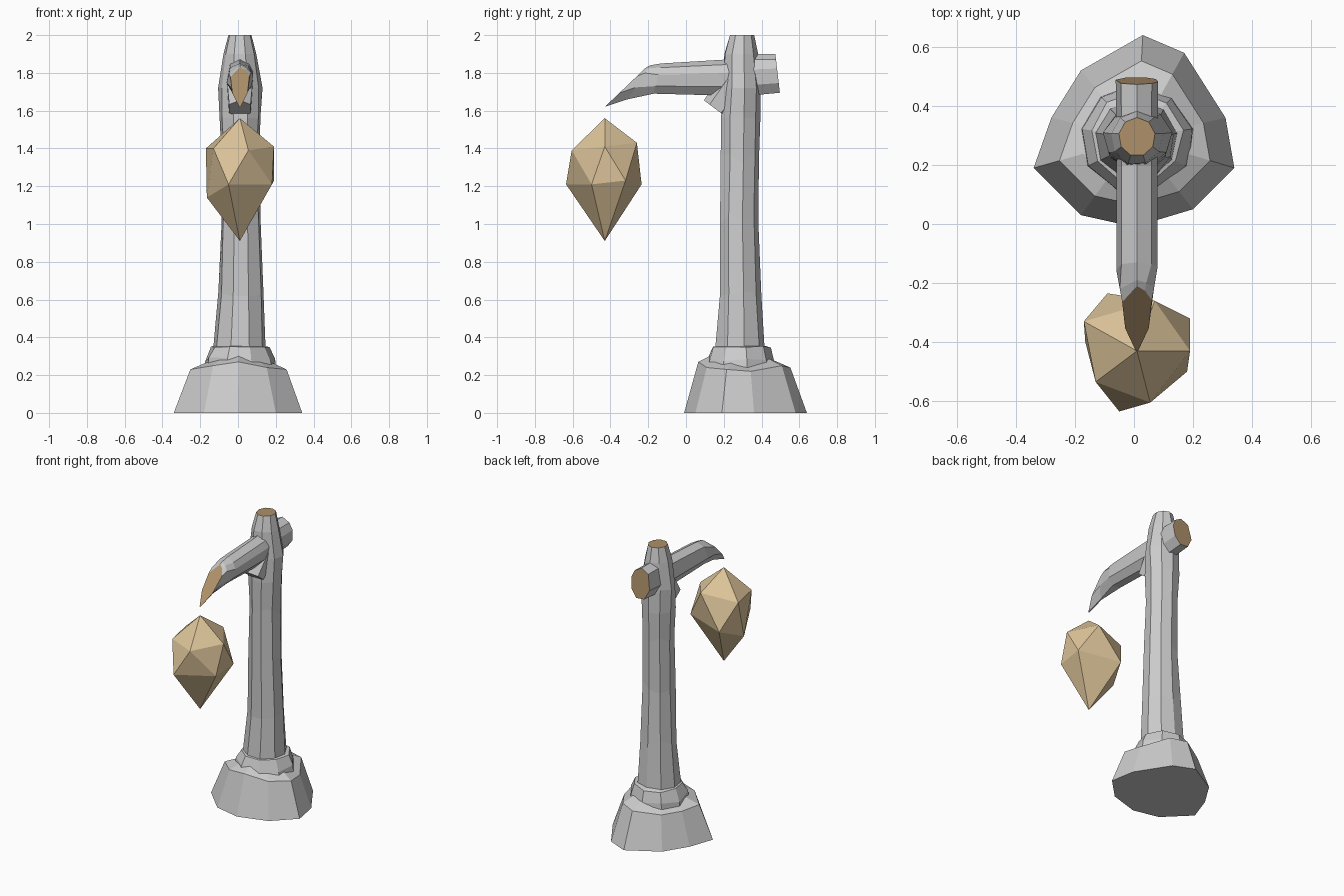
import bpy, bmesh, math, random
from mathutils import Vector

if "Cube" in bpy.data.objects:
    bpy.data.objects.remove(bpy.data.objects["Cube"])

random.seed(4)


def material(name, colour):
    m = bpy.data.materials.new(name)
    m.diffuse_color = (*colour, 1)
    m.use_nodes = True
    m.node_tree.nodes["Principled BSDF"].inputs["Base Color"].default_value = m.diffuse_color
    return m


grey = material("grey_bark", (0.6, 0.6, 0.6))
wood = material("cut_wood", (0.42, 0.28, 0.14))
glow = material("lantern_tan", (0.72, 0.55, 0.32))


def finish(name, bm, mats):
    bmesh.ops.recalc_face_normals(bm, faces=bm.faces)
    me = bpy.data.meshes.new(name)
    bm.to_mesh(me)
    bm.free()
    for m in mats:
        me.materials.append(m)
    ob = bpy.data.objects.new(name, me)
    bpy.context.collection.objects.link(ob)
    return ob


def loft(name, rings, start_cut=0, end_cut=0):
    """Skin a list of equal rings; cut ends can use the wood material."""
    bm = bmesh.new()
    vs = [[bm.verts.new(p) for p in r] for r in rings]
    n = len(rings[0])
    for a, b in zip(vs, vs[1:]):
        for i in range(n):
            j = (i + 1) % n
            bm.faces.new((a[i], a[j], b[j], b[i]))
    bm.faces.new(vs[0]).material_index = start_cut
    bm.faces.new(vs[-1]).material_index = end_cut
    return finish(name, bm, [grey, wood])


# Stone base: faceted foot with a sloped ledge
foot = [(0.34, 0.19), (0.31, 0.36), (0.17, 0.58), (0.03, 0.64), (-0.18, 0.52),
        (-0.28, 0.36), (-0.34, 0.19), (-0.18, 0.03), (0.0, -0.01), (0.20, 0.05)]
ledge_z = [0.23, 0.22, 0.25, 0.24, 0.22, 0.22, 0.23, 0.25, 0.27, 0.24]
cx, cy = 0.01, 0.29


def foot_ring(s, dz):
    return [(cx + (x - cx) * s, cy + (y - cy) * s, z + dz)
            for (x, y), z in zip(foot, ledge_z)]


loft("stone_base", [[(x, y, 0) for x, y in foot],
                    foot_ring(0.75, 0), foot_ring(0.52, 0.035)])

# Bark collar: uneven skirt around the foot of the post
N = 9


def post_ring(x, y, z, rx, ry, jitter=0.0, dz=0.0):
    return [(x + rx * math.cos(a) * k, y + ry * math.sin(a) * k,
             z + random.uniform(-dz, dz))
            for a, k in [(math.tau * (i + 0.25) / N, 1 + random.uniform(-jitter, jitter))
                         for i in range(N)]]


loft("bark_collar", [post_ring(0.01, 0.29, 0.21, 0.20, 0.19, 0.04, 0.02),
                     post_ring(0.01, 0.29, 0.28, 0.185, 0.18, 0.04, 0.015),
                     post_ring(0.01, 0.29, 0.35, 0.155, 0.155, 0.04, 0.006),
                     post_ring(0.01, 0.29, 0.355, 0.13, 0.13)])

# Post: gently tapering trunk with a cut top
post = [(0.01, 0.285, 0.30, 0.143, 0.138), (0.015, 0.285, 0.65, 0.122, 0.115),
        (0.015, 0.28, 1.02, 0.105, 0.106), (0.012, 0.285, 1.35, 0.102, 0.105),
        (0.012, 0.288, 1.56, 0.108, 0.108), (0.012, 0.292, 1.72, 0.116, 0.102),
        (0.01, 0.29, 1.90, 0.086, 0.09)]
rings = [post_ring(x, y, z, rx, ry, 0.035, 0.035 if 0.5 < z < 1.5 else 0)
         for x, y, z, rx, ry in post]
rings.append(post_ring(0.01, 0.295, 2.0, 0.062, 0.066))
loft("post", rings, 0, 1)

# Arm: octagonal beam through the post, drooping to a slanted cut
section = [(0, 1), (0.7, 0.72), (1, 0.25), (0.9, -0.5), (0.35, -1),
           (-0.5, -0.95), (-1, -0.3), (-0.75, 0.72)]
tip = [(0, 1), (0.55, 0.85), (1, 0.55), (0.8, -0.3), (0.08, -1),
       (-0.08, -1), (-0.8, -0.3), (-1, 0.5)]


def arm_ring(y, lo, hi, w, prof=section, slant=0.0):
    c, h = (lo + hi) / 2, (hi - lo) / 2
    return [(0.01 + w * px, y + slant * pz, c + h * pz) for px, pz in prof]


loft("arm", [arm_ring(0.485, 1.695, 1.90, 0.072, slant=-0.012),
             arm_ring(0.34, 1.68, 1.90, 0.07),
             arm_ring(0.20, 1.68, 1.87, 0.07),
             arm_ring(-0.15, 1.69, 1.85, 0.07, slant=0.02),
             arm_ring(-0.25, 1.66, 1.84, 0.058, tip, 0.06),
             arm_ring(-0.32, 1.62, 1.83, 0.05, tip, 0.11)], 1, 1)

# Brace: short stub under the arm
d = Vector((0, 0.6, 0.8))
u = Vector((0, 0.8, -0.6))


def stub_ring(t, w, h):
    c = Vector((0.01, 0.155, 1.61)) + d * t
    return [c + Vector((w * math.cos(a), 0, 0)) + u * h * math.sin(a)
            for a in [math.tau * i / 6 + math.pi / 6 for i in range(6)]]


loft("brace_stub", [stub_ring(0, 0.065, 0.075), stub_ring(0.17, 0.08, 0.085)])

# Hanging lantern: stretched twenty-sided gem
gem = [(0.01, -0.43, 1.56),
       (0.19, -0.43, 1.41), (0.07, -0.26, 1.43), (-0.17, -0.33, 1.40),
       (-0.13, -0.535, 1.40), (0.055, -0.605, 1.39),
       (0.19, -0.32, 1.23), (-0.09, -0.235, 1.21), (-0.165, -0.40, 1.14),
       (-0.05, -0.635, 1.21), (0.18, -0.50, 1.21),
       (0.01, -0.43, 0.91)]
bm = bmesh.new()
verts = [bm.verts.new(p) for p in gem]
for i in range(5):
    j = (i + 1) % 5
    for f in ((0, 1 + i, 1 + j), (1 + i, 6 + i, 1 + j),
              (6 + i, 6 + j, 1 + j), (6 + i, 11, 6 + j)):
        bm.faces.new([verts[k] for k in f])
finish("lantern", bm, [glow])
